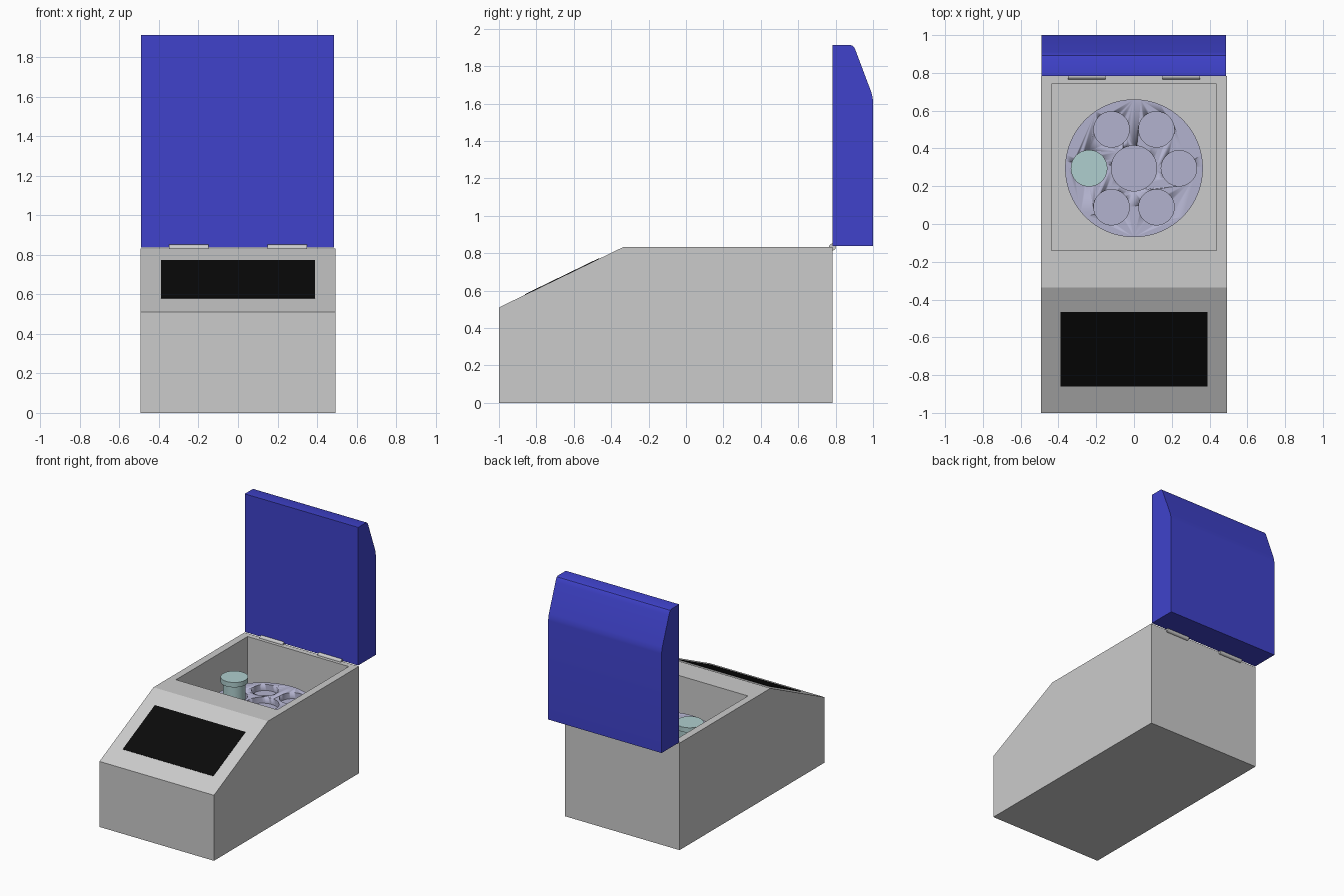
import bpy, bmesh
from math import cos, sin, pi, atan2, hypot

if "Cube" in bpy.data.objects:
    bpy.data.objects.remove(bpy.data.objects["Cube"])


def material(name, rgb):
    m = bpy.data.materials.new(name)
    m.diffuse_color = (*rgb, 1)
    m.use_nodes = True
    m.node_tree.nodes["Principled BSDF"].inputs["Base Color"].default_value = m.diffuse_color
    return m


BLUE = material("blue", (0.05, 0.055, 0.6))
LILAC = material("lilac", (0.45, 0.45, 0.62))
AQUA = material("aqua", (0.43, 0.62, 0.62))
BLACK = material("black", (0.003, 0.003, 0.003))


def finish(name, bm, mat=None, smooth=False):
    bmesh.ops.recalc_face_normals(bm, faces=bm.faces)
    me = bpy.data.meshes.new(name)
    bm.to_mesh(me)
    bm.free()
    ob = bpy.data.objects.new(name, me)
    bpy.context.collection.objects.link(ob)
    if mat:
        me.materials.append(mat)
    if smooth:
        bpy.ops.object.select_all(action='DESELECT')
        bpy.context.view_layer.objects.active = ob
        ob.select_set(True)
        bpy.ops.object.shade_smooth_by_angle(angle=0.5)
    return ob


def extrude_x(name, profile, x0, x1, mat=None, smooth=False):
    """Extrude a (y, z) outline along x."""
    bm = bmesh.new()
    face = bm.faces.new([bm.verts.new((x0, y, z)) for y, z in profile])
    new = bmesh.ops.extrude_face_region(bm, geom=[face])["geom"]
    bmesh.ops.translate(bm, vec=(x1 - x0, 0, 0),
                        verts=[v for v in new if isinstance(v, bmesh.types.BMVert)])
    return finish(name, bm, mat, smooth)


def lathe(name, profile, cx, cy, mat=None, n=48):
    """Stack rings of (radius, z) around a vertical axis, closed at both ends."""
    bm = bmesh.new()
    rings = [[bm.verts.new((cx + r * cos(2 * pi * i / n), cy + r * sin(2 * pi * i / n), z))
              for i in range(n)] for r, z in profile]
    for a, b in zip(rings, rings[1:]):
        for i in range(n):
            j = (i + 1) % n
            bm.faces.new((a[i], a[j], b[j], b[i]))
    bm.faces.new(rings[0])
    bm.faces.new(rings[-1])
    return finish(name, bm, mat, True)


def cut(target, cutter):
    cutter.hide_render = True
    cutter.hide_set(True)
    mod = target.modifiers.new(cutter.name, 'BOOLEAN')
    mod.operation = 'DIFFERENCE'
    mod.solver = 'EXACT'
    mod.object = cutter


# Housing with sloped console and open chamber
housing = extrude_x("housing", [(-1, 0), (-1, 0.51), (-0.335, 0.833), (0.783, 0.833), (0.783, 0)],
                    -0.493, 0.493)
chamber = extrude_x("chamber_cutter", [(-0.14, 0.4), (-0.14, 1), (0.74, 1), (0.74, 0.4)],
                    -0.436, 0.436)
cut(housing, chamber)

# Display panel lying on the slope
slope = 0.323 / 0.665
length = hypot(1, slope)
ny, nz = -slope / length, 1 / length


def on_slope(y, lift):
    return y + ny * lift, 0.51 + (y + 1) * slope + nz * lift


extrude_x("display", [on_slope(-0.86, -0.01), on_slope(-0.86, 0.003),
                      on_slope(-0.465, 0.003), on_slope(-0.465, -0.01)], -0.39, 0.39, BLACK)

# Open lid with softened back edge
extrude_x("lid", [(0.783, 0.838), (1, 0.838), (1, 1.61), (0.998, 1.63), (0.991, 1.66),
                  (0.91, 1.875), (0.902, 1.895), (0.893, 1.908), (0.88, 1.913), (0.783, 1.913)],
          -0.49, 0.487, BLUE, True)

# Hinge barrels
for side, x in (("left", -0.25), ("right", 0.25)):
    ring = [(0.783 + 0.018 * cos(2 * pi * i / 24), 0.833 + 0.018 * sin(2 * pi * i / 24))
            for i in range(24)]
    extrude_x("hinge_" + side, ring, x - 0.1, x + 0.1, None, True)

# Rotor with a centre pocket and six tube pockets
CY = 0.295
rotor = lathe("rotor", [(0.365, 0.48), (0.365, 0.592)], 0, CY, LILAC, 64)
cut(rotor, lathe("centre_pocket_cutter", [(0.12, 0.545), (0.12, 0.7)], 0, CY, LILAC))
for k in range(6):
    a = k * pi / 3
    cut(rotor, lathe(f"tube_pocket_cutter_{k}", [(0.094, 0.545), (0.094, 0.7)],
                     0.238 * cos(a), CY + 0.238 * sin(a), LILAC))
lathe("rotor_spindle", [(0.08, 0.39), (0.08, 0.49)], 0, CY)

# Capped tube in the left pocket
lathe("sample_tube", [(0.08, 0.54), (0.08, 0.705), (0.097, 0.705), (0.097, 0.743)],
      -0.238, CY, AQUA)
